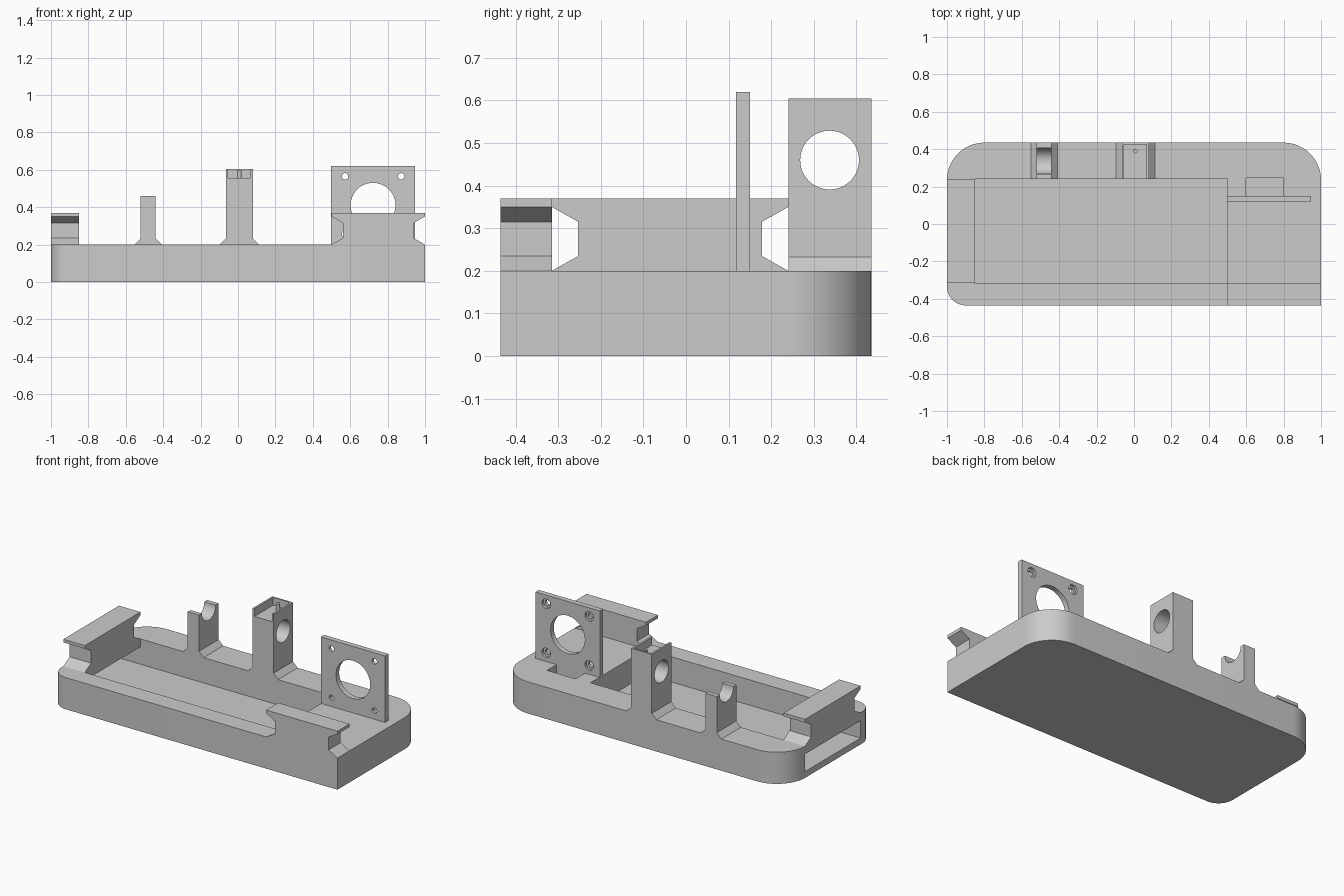
import bpy, bmesh, math
from mathutils import Matrix, Vector

old = bpy.data.objects.get("Cube")
if old:
    bpy.data.objects.remove(old)

grey = bpy.data.materials.new("plain_grey")
grey.use_nodes = True
COLOUR = (0.6, 0.6, 0.6, 1)
grey.diffuse_color = COLOUR
grey.node_tree.nodes["Principled BSDF"].inputs["Base Color"].default_value = COLOUR


def prism(name, points, axis, lo, hi):
    """Extrude a 2D outline along an axis; x uses (y,z), y uses (x,z), z uses (x,y)."""
    def place(p, t):
        return {"x": (t, *p), "y": (p[0], t, p[1]), "z": (*p, t)}[axis]
    bm = bmesh.new()
    face = bm.faces.new([bm.verts.new(place(p, lo)) for p in points])
    out = bmesh.ops.extrude_face_region(bm, geom=[face])
    moved = [v for v in out["geom"] if isinstance(v, bmesh.types.BMVert)]
    step = Vector(place((0, 0), hi - lo))
    bmesh.ops.translate(bm, verts=moved, vec=step)
    bmesh.ops.recalc_face_normals(bm, faces=bm.faces)
    mesh = bpy.data.meshes.new(name)
    bm.to_mesh(mesh)
    bm.free()
    mesh.materials.append(grey)
    obj = bpy.data.objects.new(name, mesh)
    bpy.context.collection.objects.link(obj)
    return obj


def rect(a, b, c, d):
    return [(a, c), (b, c), (b, d), (a, d)]


def arc(cx, cy, r, start, end, n):
    return [(cx + r * math.cos(math.radians(start + (end - start) * i / n)),
             cy + r * math.sin(math.radians(start + (end - start) * i / n))) for i in range(n + 1)]


def circle(cx, cy, r, n=48):
    return arc(cx, cy, r, 0, 360, n)[:-1]


def box(name, x0, x1, y0, y1, z0, z1):
    return prism(name, rect(x0, x1, y0, y1), "z", z0, z1)


def cut(obj, *cutters):
    for c in cutters:
        m = obj.modifiers.new("cut", "BOOLEAN")
        m.operation, m.solver, m.object = "DIFFERENCE", "EXACT", c
        bpy.context.view_layer.objects.active = obj
        bpy.ops.object.modifier_apply(modifier=m.name)
        bpy.data.objects.remove(c)


def smooth(obj):
    bpy.ops.object.select_all(action="DESELECT")
    obj.select_set(True)
    bpy.context.view_layer.objects.active = obj
    bpy.ops.object.shade_smooth_by_angle(angle=math.radians(25))


W, D, H = 1.0, 0.435, 0.2
BACK, FRONT = 0.24, -0.315

# Tray base: three rounded corners, open pocket, side window and cable slot
outline = ([(W, -D)] + arc(W - 0.2, D - 0.2, 0.2, 0, 90, 16)
           + arc(-W + 0.2, D - 0.2, 0.2, 90, 180, 16)
           + arc(-W + 0.1, -D + 0.1, 0.1, 180, 270, 12))
base = prism("tray_base", outline, "z", 0, H)
cut(base,
    box("pocket_cutter", -0.85, 0.5, FRONT, BACK, 0.04, 0.3),
    box("window_cutter", -1.1, -0.8, FRONT, BACK, 0.04, 0.15),
    box("slot_cutter", 0.6, 0.8, 0.15, 0.245, 0.04, 0.3))
smooth(base)


# Rails with a notched, waisted profile
def rail(name, axis, a, b, lo, hi):
    left = [(a, H), (a + 0.062, 0.235), (a + 0.062, 0.315), (a, 0.35), (a, 0.37)]
    right = [(a + b - u, z) for u, z in reversed(left)]
    prism(name, left + right, axis, lo, hi)


rail("left_rail", "x", FRONT, BACK, -W, -0.85)
rail("front_right_rail", "y", 0.5, W, -D, FRONT)


# Posts with flared feet and a round seat for a shaft
def post(name, x0, x1, top):
    f = 0.032
    profile = [(x0 - f, H), (x1 + f, H), (x1, H + f), (x1, top), (x0, top), (x0, H + f)]
    obj = prism(name, profile, "y", BACK, D)
    cut(obj, prism("shaft_cutter", circle(0.337, 0.46, 0.069), "x", x0 - 0.1, x1 + 0.1))
    return obj


smooth(post("short_post", -0.52, -0.44, 0.46))
tall = post("tall_post", -0.065, 0.08, 0.605)
cut(tall, box("recess_cutter", -0.053, 0.068, 0.2, 0.424, 0.555, 0.7))
smooth(tall)
smooth(prism("locating_pin", circle(0.007, 0.39, 0.012, 16), "z", 0.55, 0.597))

# Upright mounting plate with a large bore and four counterbored screw holes
PX, PZ = 0.722, 0.41
plate = prism("mounting_plate", rect(0.497, 0.947, H, 0.62), "y", 0.117, 0.15)
cut(plate, prism("bore_cutter", circle(PX, PZ, 0.12), "y", 0, 0.3))
for sx in (-1, 1):
    for sz in (-1, 1):
        x, z = PX + sx * 0.15, PZ + sz * 0.155
        cut(plate,
            prism("screw_cutter", circle(x, z, 0.017, 20), "y", 0, 0.3),
            prism("counterbore_cutter", circle(x, z, 0.03, 24), "y", 0.135, 0.3))
smooth(plate)
